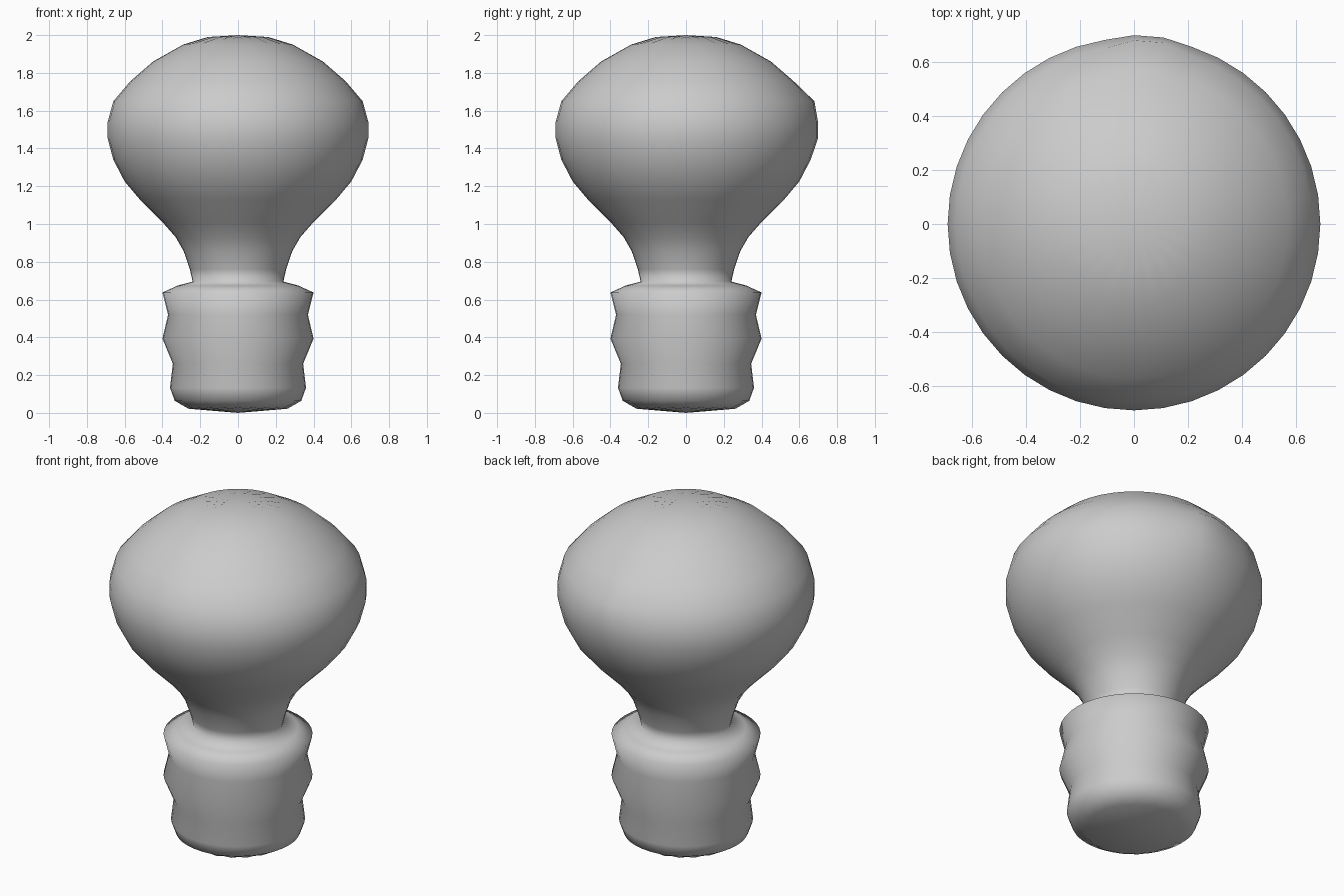
import bpy, bmesh
from math import sin, cos, pi

cube = bpy.data.objects.get("Cube")
if cube:
    bpy.data.objects.remove(cube, do_unlink=True)

SEGMENTS = 40

# Plain grey for the whole bulb
grey = bpy.data.materials.new("plain_grey")
grey.use_nodes = True
colour = (0.6, 0.6, 0.6, 1)
grey.diffuse_color = colour
grey.node_tree.nodes["Principled BSDF"].inputs["Base Color"].default_value = colour

# Radius and height, from the cap up over the threads, neck and globe
base_profile = [(.265, .025), (.335, .064), (.36, .133), (.345, .26),
                (.40, .393), (.37, .52), (.40, .637), (.32, .674), (.24, .695)]
globe_profile = [(.255, .76), (.287, .855), (.33, .93), (.40, 1.01), (.52, 1.13),
                 (.60, 1.225), (.66, 1.34), (.69, 1.453), (.69, 1.54), (.66, 1.65),
                 (.57, 1.756), (.45, 1.86), (.29, 1.95), (.16, 1.987)]
profile = base_profile + globe_profile


def lathe(bm, points, bottom, top):
    """Turn a profile about z and close both ends with a fan."""
    rings = []
    for k, (r, z) in enumerate(points):
        ring = []
        for i in range(SEGMENTS):
            a = 2 * pi * i / SEGMENTS
            # Slight pleats around both poles
            pleat = 0.003 * (-1) ** i if k in (0, len(points) - 1) else 0
            ring.append(bm.verts.new((r * cos(a), r * sin(a), z + pleat)))
        rings.append(ring)
    for low, high in zip(rings, rings[1:]):
        for i in range(SEGMENTS):
            j = (i + 1) % SEGMENTS
            bm.faces.new((low[i], low[j], high[j], high[i]))
    south = bm.verts.new((0, 0, bottom))
    north = bm.verts.new((0, 0, top))
    for i in range(SEGMENTS):
        j = (i + 1) % SEGMENTS
        bm.faces.new((rings[0][j], rings[0][i], south))
        bm.faces.new((rings[-1][i], rings[-1][j], north))


bm = bmesh.new()
lathe(bm, profile, 0, 2)

# Small dent-like bump at the back of the globe
for v in bm.verts:
    if v.co.y > 0.6 and -0.01 < v.co.x < 0.18 and 1.4 < v.co.z < 1.7:
        push = 1.03 if v.co.z > 1.6 else 1.013
        v.co.x *= push
        v.co.y *= push

mesh = bpy.data.meshes.new("light_bulb")
bm.to_mesh(mesh)
bm.free()
mesh.materials.append(grey)
mesh.shade_smooth()
bulb = bpy.data.objects.new("light_bulb", mesh)
bpy.context.collection.objects.link(bulb)
